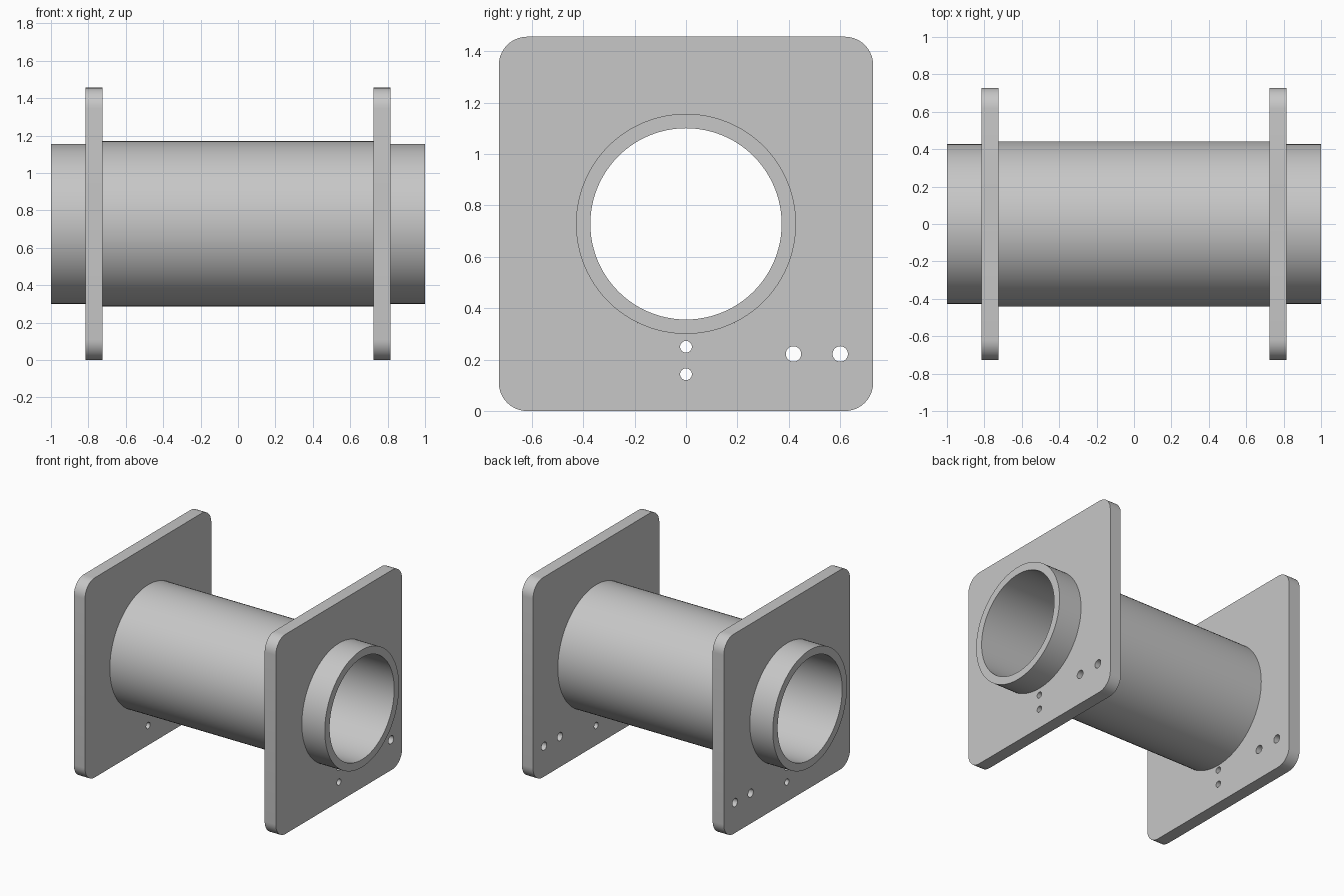
import bpy, bmesh
from math import sin, cos, pi
from mathutils import Matrix

cube = bpy.data.objects.get("Cube")
if cube:
    bpy.data.objects.remove(cube, do_unlink=True)

HALF = 0.728            # half the plate side, also the axis height
CORNER = 0.11
PLATE_IN, PLATE_OUT = 0.725, 0.815
BORE, SLEEVE, BODY = 0.372, 0.428, 0.442

grey = bpy.data.materials.new("light_grey")
grey.use_nodes = True
colour = (0.57, 0.57, 0.57, 1)
grey.diffuse_color = colour
grey.node_tree.nodes["Principled BSDF"].inputs["Base Color"].default_value = colour


def arc(cx, cy, r, start, sweep, n):
    return [(cx + r * cos(start + sweep * i / n), cy + r * sin(start + sweep * i / n))
            for i in range(n + 1)]


def circle(cx, cy, r, n):
    return arc(cx, cy, r, 0, 2 * pi, n)[:-1]


def add_object(name, mesh):
    mesh.name = name
    mesh.materials.clear()
    mesh.materials.append(grey)
    obj = bpy.data.objects.new(name, mesh)
    bpy.context.collection.objects.link(obj)
    bpy.ops.object.select_all(action='DESELECT')
    obj.select_set(True)
    bpy.context.view_layer.objects.active = obj
    bpy.ops.object.shade_smooth_by_angle(angle=0.6)
    return obj


def make_plate(name, x):
    # rounded square outline, with the sleeve opening and four drilled holes
    inner = HALF - CORNER
    outline = []
    for k, (sx, sy) in enumerate([(1, 1), (-1, 1), (-1, -1), (1, -1)]):
        outline += arc(sx * inner, sy * inner, CORNER, k * pi / 2, pi / 2, 10)
    loops = [outline, circle(0, 0, SLEEVE, 96)]
    for y, z, r in [(0, 0.25, 0.023), (0, 0.143, 0.023), (0.418, 0.222, 0.03), (0.6, 0.222, 0.03)]:
        loops.append(circle(y, z - HALF, r, 24))

    curve = bpy.data.curves.new(name + "_profile", 'CURVE')
    curve.dimensions = '2D'
    curve.fill_mode = 'BOTH'
    curve.extrude = (PLATE_OUT - PLATE_IN) / 2
    for pts in loops:
        spline = curve.splines.new('POLY')
        spline.points.add(len(pts) - 1)
        for p, (u, v) in zip(spline.points, pts):
            p.co = (u, v, 0, 1)
        spline.use_cyclic_u = True
    helper = bpy.data.objects.new(name + "_profile", curve)
    mesh = bpy.data.meshes.new_from_object(helper)
    bpy.data.objects.remove(helper)

    # stand the profile up across the tube axis
    turn = Matrix(((0, 0, 1, x), (1, 0, 0, 0), (0, 1, 0, HALF), (0, 0, 0, 1)))
    mesh.transform(turn)
    bm = bmesh.new()
    bm.from_mesh(mesh)
    bmesh.ops.remove_doubles(bm, verts=bm.verts, dist=0.0001)
    bmesh.ops.recalc_face_normals(bm, faces=bm.faces)
    bm.to_mesh(mesh)
    bm.free()
    return add_object(name, mesh)


def make_tube(name):
    # stepped wall profile (x, radius) spun around the x axis
    profile = [(-1, BORE), (-1, SLEEVE), (-PLATE_IN, SLEEVE), (-PLATE_IN, BODY),
               (PLATE_IN, BODY), (PLATE_IN, SLEEVE), (1, SLEEVE), (1, BORE)]
    n = 96
    bm = bmesh.new()
    rings = [[bm.verts.new((x, u, v + HALF)) for u, v in circle(0, 0, r, n)] for x, r in profile]
    for a, b in zip(rings, rings[1:] + rings[:1]):
        for i in range(n):
            j = (i + 1) % n
            bm.faces.new((a[i], a[j], b[j], b[i]))
    bmesh.ops.recalc_face_normals(bm, faces=bm.faces)
    mesh = bpy.data.meshes.new(name)
    bm.to_mesh(mesh)
    bm.free()
    return add_object(name, mesh)


make_tube("tube")
middle = (PLATE_IN + PLATE_OUT) / 2
make_plate("left_plate", middle)
make_plate("right_plate", -middle)
